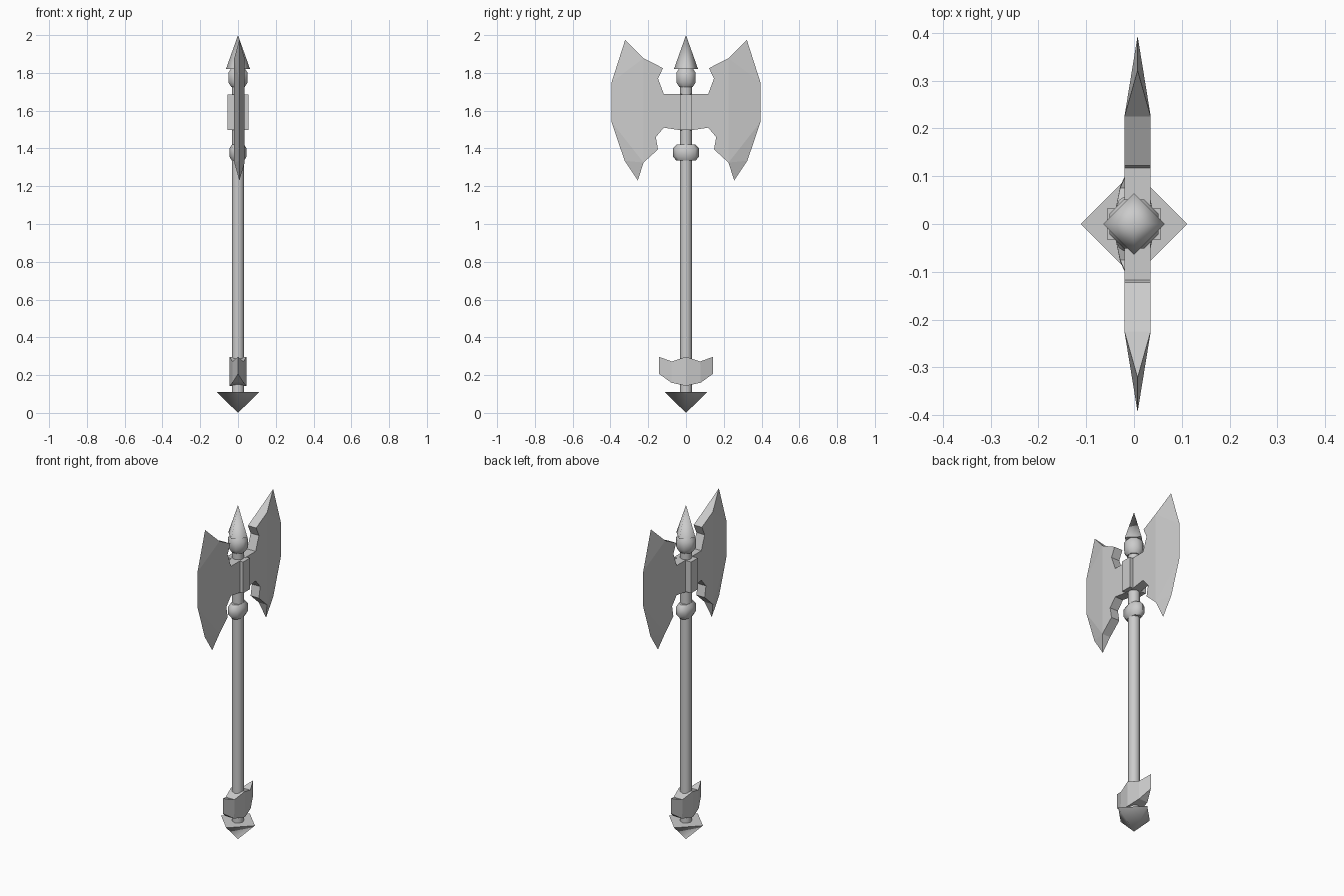
import bpy, bmesh
from math import cos, sin, tau

cube = bpy.data.objects.get("Cube")
if cube:
    bpy.data.objects.remove(cube, do_unlink=True)

grey = bpy.data.materials.new("steel grey")
grey.use_nodes = True
grey.diffuse_color = (0.6, 0.6, 0.6, 1)
grey.node_tree.nodes["Principled BSDF"].inputs["Base Color"].default_value = (0.6, 0.6, 0.6, 1)


def finish(name, bm):
    bmesh.ops.recalc_face_normals(bm, faces=bm.faces)
    mesh = bpy.data.meshes.new(name)
    bm.to_mesh(mesh)
    bm.free()
    mesh.materials.append(grey)
    obj = bpy.data.objects.new(name, mesh)
    bpy.context.collection.objects.link(obj)
    return obj


def lathe(name, profile, sides, turn=0.0, sx=1.0, sy=1.0):
    """Stack of rings (radius, z); zero radius makes a point, open ends are capped."""
    bm = bmesh.new()
    rings = []
    for r, z in profile:
        count = sides if r else 1
        angles = [tau * (i + turn) / sides for i in range(count)]
        rings.append([bm.verts.new((r * cos(a) * sx, r * sin(a) * sy, z)) for a in angles])
    for low, high in zip(rings, rings[1:]):
        for i in range(sides):
            j = (i + 1) % sides
            corners = [low[i % len(low)], low[j % len(low)],
                       high[j % len(high)], high[i % len(high)]]
            face = bm.faces.new(list(dict.fromkeys(corners)))
            face.smooth = True
    for ring in (rings[0], rings[-1]):
        if len(ring) > 1:
            cap = bm.faces.new(ring)
            for edge in cap.edges:
                edge.smooth = False
    return finish(name, bm)


def plate(name, outline, thin, half, panels, side=1, offset=0.0):
    """Two mirrored panelled sides joined by a rim; thin maps points to a thickness factor."""
    bm = bmesh.new()
    front, back = [], []
    for i, (y, z) in enumerate(outline):
        t = half * thin.get(i, 1)
        front.append(bm.verts.new((offset + t, y * side, z)))
        back.append(bm.verts.new((offset - t, y * side, z)) if t else front[-1])
    for panel in panels:
        bm.faces.new([front[i] for i in panel])
        bm.faces.new([back[i] for i in reversed(panel)])
    for i in range(len(outline)):
        j = (i + 1) % len(outline)
        corners = list(dict.fromkeys([front[i], front[j], back[j], back[i]]))
        if len(corners) > 2:
            bm.faces.new(corners)
    return finish(name, bm)


# Shaft and its end pieces
lathe("shaft", [(0.033, 0.08), (0.033, 1.76)], 8)
lathe("pommel", [(0, 0), (0.112, 0.11)], 4)
lathe("top_spike", [(0.064, 1.82), (0, 2.0)], 4)

# Collars above and below the blades
lathe("upper_collar", [(0.036, 1.725), (0.053, 1.75), (0.053, 1.8), (0.036, 1.825)], 8, 0.5, 1.05, 1.05)
lathe("lower_collar", [(0.05, 1.335), (0.07, 1.357), (0.07, 1.4), (0.05, 1.42)], 8, 0, 0.65, 1)

# Socket block holding the blades
bm = bmesh.new()
bmesh.ops.create_cube(bm, size=1)
bmesh.ops.scale(bm, vec=(0.113, 0.064, 0.187), verts=bm.verts)
bmesh.ops.translate(bm, vec=(0, 0, 1.592), verts=bm.verts)
finish("blade_socket", bm)

# Twin blades: flat core, then a wedge down to the cutting edge
blade = [(0.02, 1.687), (0.117, 1.687), (0.148, 1.77), (0.122, 1.825), (0.225, 1.878),
         (0.322, 1.975), (0.394, 1.75), (0.394, 1.54), (0.325, 1.335), (0.255, 1.23),
         (0.225, 1.325), (0.148, 1.395), (0.16, 1.46), (0.117, 1.51), (0.02, 1.495)]
core = [0, 1, 2, 3, 4, 10, 11, 12, 13, 14]
wedge = [[4, 5, 6], [4, 6, 7], [4, 7, 10], [7, 8, 10], [8, 9, 10]]
edge_points = dict.fromkeys(range(5, 10), 0)
for name, side in (("back_blade", 1), ("front_blade", -1)):
    plate(name, blade, edge_points, 0.0275, [core] + wedge, side, 0.0075)

# Lens-shaped guard near the grip end
top = [(-0.143, 0.297), (-0.075, 0.272), (0, 0.297), (0.075, 0.272), (0.143, 0.297)]
bottom = [(0.143, 0.207), (0.078, 0.16), (0, 0.143), (-0.078, 0.16), (-0.143, 0.207)]
taper = {0: 0, 4: 0, 5: 0, 9: 0, 1: 0.65, 3: 0.65, 6: 0.65, 8: 0.65}
columns = [[i, i + 1, 8 - i, 9 - i] for i in range(4)]
plate("grip_guard", top + bottom, taper, 0.045, columns)
